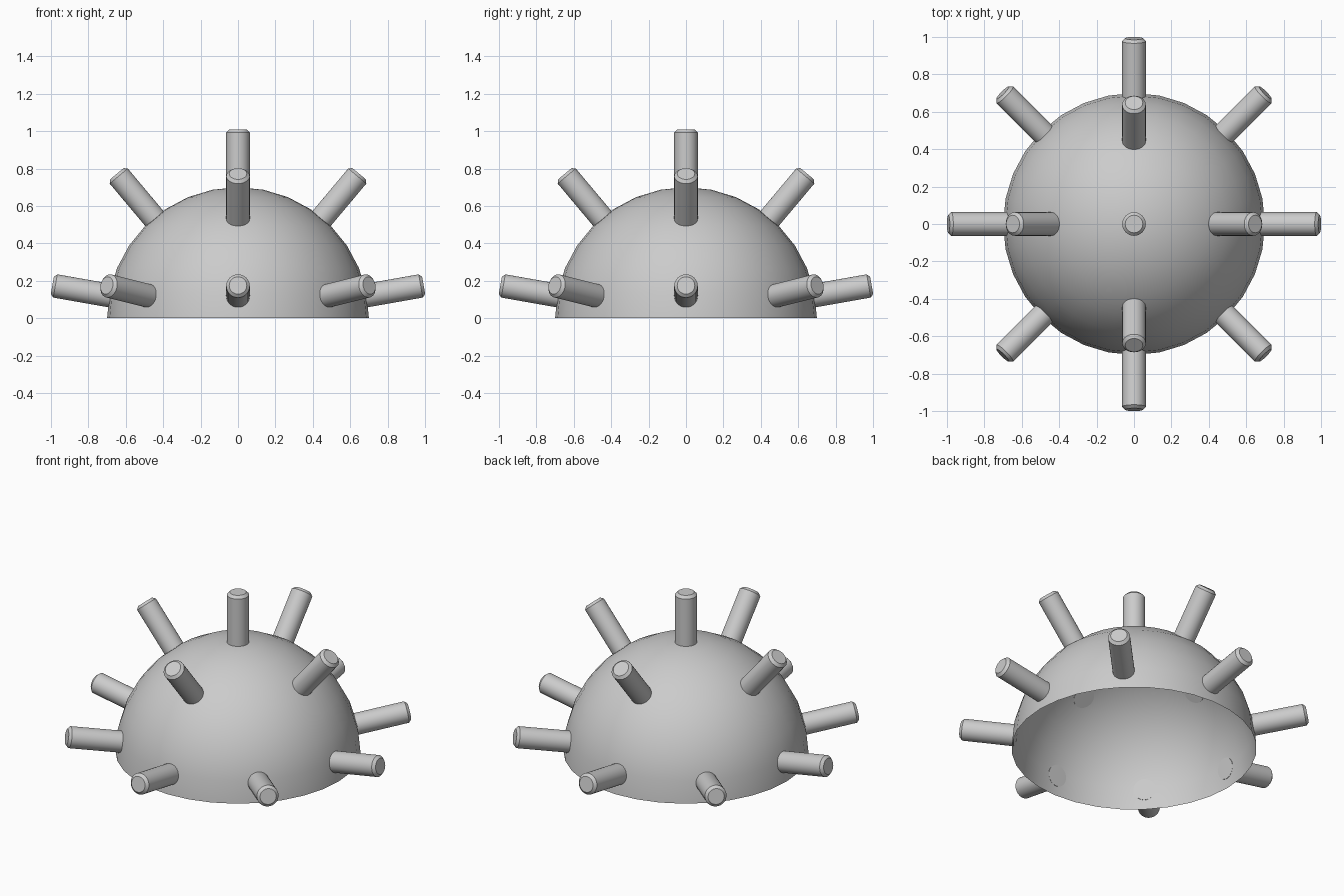
import bpy, bmesh, math
from mathutils import Vector

if "Cube" in bpy.data.objects:
    bpy.data.objects.remove(bpy.data.objects["Cube"])

DOME_R = 0.7
PEG_R = 0.063
PEG_IN, PEG_OUT = 0.69, 1.008
BEVEL = 0.016


def finish(bm, name, angle):
    mesh = bpy.data.meshes.new(name)
    bm.to_mesh(mesh)
    bm.free()
    obj = bpy.data.objects.new(name, mesh)
    bpy.context.collection.objects.link(obj)
    bpy.ops.object.select_all(action='DESELECT')
    obj.select_set(True)
    bpy.context.view_layer.objects.active = obj
    bpy.ops.object.shade_smooth_by_angle(angle=math.radians(angle))
    return obj


# Hollow dome: upper half of a sphere, open underneath
bm = bmesh.new()
bmesh.ops.create_uvsphere(bm, u_segments=32, v_segments=16, radius=DOME_R)
bmesh.ops.delete(bm, geom=[v for v in bm.verts if v.co.z < -0.001], context='VERTS')
finish(bm, "dome", 40)


# Round peg with a chamfered outer tip, pointing away from the dome centre
def peg(name, azimuth, elevation):
    a, e = math.radians(azimuth), math.radians(elevation)
    direction = Vector((math.cos(e) * math.cos(a), math.cos(e) * math.sin(a), math.sin(e)))
    bm = bmesh.new()
    bmesh.ops.create_cone(bm, cap_ends=True, segments=32, radius1=PEG_R,
                          radius2=PEG_R, depth=PEG_OUT - PEG_IN)
    tip = [ed for ed in bm.edges if all(v.co.z > 0 for v in ed.verts)]
    bmesh.ops.bevel(bm, geom=tip, offset=BEVEL, segments=1, affect='EDGES')
    obj = finish(bm, name, 30)
    obj.location = direction * (PEG_IN + PEG_OUT) / 2
    obj.rotation_euler = (0, math.pi / 2 - e, a)


# Top peg, upper ring of four, lower ring of eight
peg("top_peg", 0, 90)
for i in range(4):
    peg(f"upper_peg_{i + 1}", i * 90, 50)
for i in range(8):
    peg(f"lower_peg_{i + 1}", i * 45, 10)
